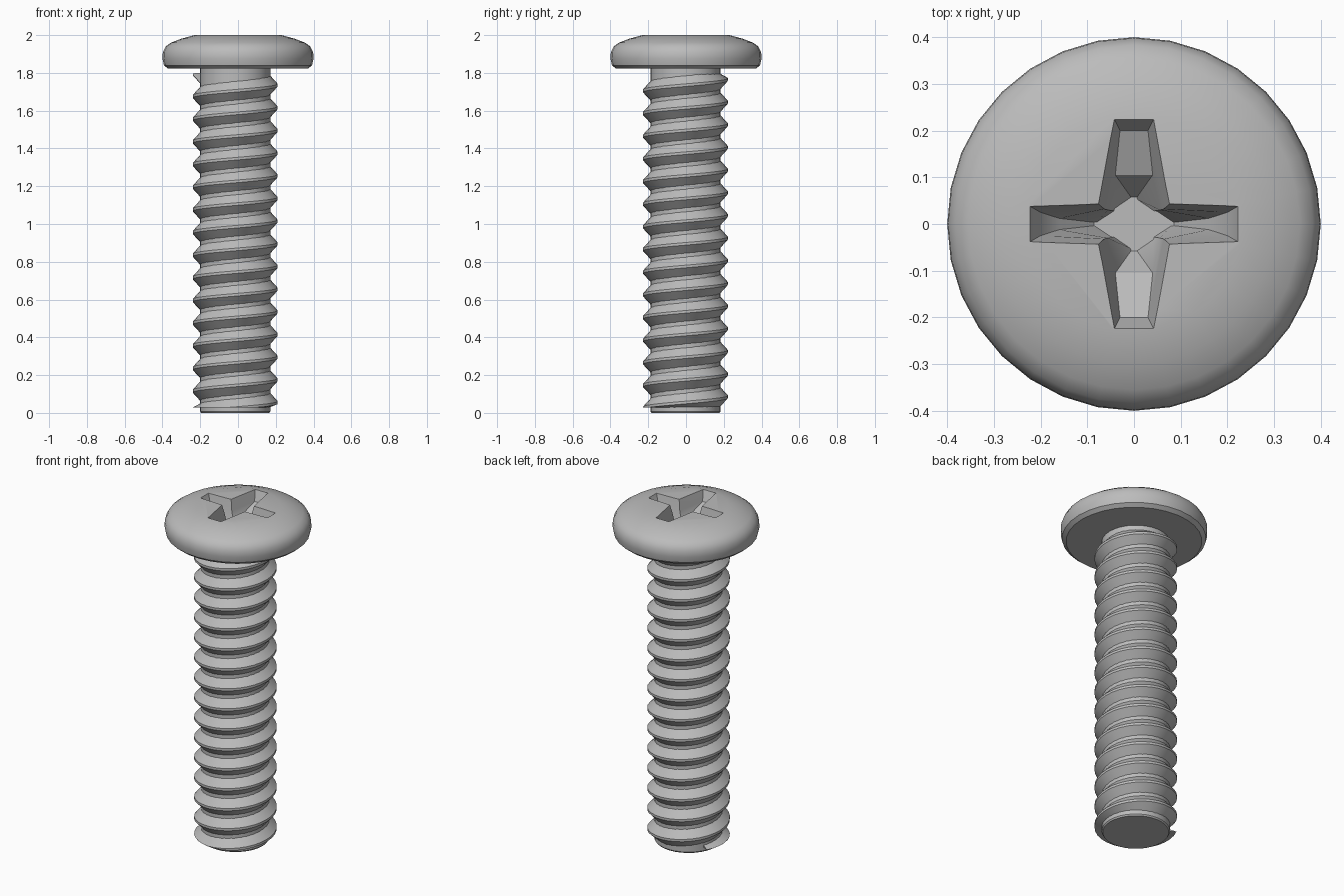
import bpy, bmesh
from math import sin, cos, pi, radians
from mathutils import Vector

cube = bpy.data.objects.get("Cube")
if cube:
    bpy.data.objects.remove(cube)

steel = bpy.data.materials.new("steel_grey")
steel.use_nodes = True
steel.diffuse_color = (0.5, 0.5, 0.5, 1)
steel.node_tree.nodes["Principled BSDF"].inputs["Base Color"].default_value = (0.5, 0.5, 0.5, 1)

SHANK_CENTRE = Vector((-0.015, -0.003, 0))


def loft(name, rings, closed=True):
    """Skin a list of equal-length rings of points and cap both ends."""
    bm = bmesh.new()
    loops = [[bm.verts.new(p) for p in ring] for ring in rings]
    n = len(loops[0])
    for a, b in zip(loops, loops[1:]):
        for i in range(n):
            j = (i + 1) % n
            bm.faces.new((a[i], a[j], b[j], b[i]))
    bm.faces.new(loops[0][::-1])
    bm.faces.new(loops[-1])
    bmesh.ops.recalc_face_normals(bm, faces=bm.faces)
    mesh = bpy.data.meshes.new(name)
    bm.to_mesh(mesh)
    bm.free()
    mesh.materials.append(steel)
    obj = bpy.data.objects.new(name, mesh)
    bpy.context.collection.objects.link(obj)
    return obj


def lathe(name, profile, sides=32):
    return loft(name, [[(r * cos(2 * pi * i / sides), r * sin(2 * pi * i / sides), z)
                        for i in range(sides)] for r, z in profile])


def smooth(obj, angle):
    bpy.ops.object.select_all(action='DESELECT')
    obj.select_set(True)
    bpy.context.view_layer.objects.active = obj
    bpy.ops.object.shade_smooth_by_angle(angle=radians(angle))


# Rounded pan head
head = lathe("head", [(0.37, 1.822), (0.392, 1.84), (0.4, 1.875), (0.398, 1.91),
                      (0.383, 1.94), (0.355, 1.96), (0.3, 1.981), (0.23, 2.0)])


# Tapered cross recess, cut into the head
def cross(z, reach_x, reach_y, wide_x, wide_y, corner_x, corner_y):
    quarter = [(reach_x, wide_x), (corner_x, corner_y), (wide_y, reach_y)]
    points = []
    for sx, sy in ((1, 1), (-1, 1), (-1, -1), (1, -1)):
        part = [(sx * x, sy * y, z) for x, y in quarter]
        points += part if sx * sy > 0 else part[::-1]
    return points


cutter = loft("recess_cutter", [
    cross(2.02, 0.23, 0.232, 0.042, 0.046, 0.08, 0.047),
    cross(1.94, 0.2, 0.2, 0.025, 0.03, 0.064, 0.032),
    cross(1.9, 0.16, 0.105, 0.012, 0.04, 0.056, 0.03),
    cross(1.825, 0.08, 0.054, 0.003, 0.004, 0.042, 0.028)])
cutter.hide_render = True
cutter.hide_set(True)
cut = head.modifiers.new("recess", 'BOOLEAN')
cut.operation = 'DIFFERENCE'
cut.solver = 'EXACT'
cut.object = cutter
bpy.context.view_layer.update()
evaluated = head.evaluated_get(bpy.context.evaluated_depsgraph_get())
head.data = bpy.data.meshes.new_from_object(evaluated)
head.modifiers.clear()
bpy.data.objects.remove(cutter)
smooth(head, 30)

# Plain shank core
shank = lathe("shank", [(0.18, 0.0), (0.186, 0.008), (0.186, 1.83)])
shank.location = SHANK_CENTRE
smooth(shank, 30)

# Helical thread, trimmed flat at both ends
PITCH, STEPS, TURNS = 0.12, 32, 15.1
START = 0.42  # turns
section = [(0.18, -0.056), (0.225, -0.007), (0.225, 0.007), (0.18, 0.056)]
rings = []
for k in range(int(TURNS * STEPS) + 1):
    turn = START + k / STEPS
    a = 2 * pi * turn
    centre = -0.005 + PITCH * (turn - 0.5)
    rings.append([(r * cos(a), r * sin(a), min(max(centre + dz, 0.028 + i * 0.0005), 1.797 + i * 0.0005))
                  for i, (r, dz) in enumerate(section)])
thread = loft("thread", rings)
thread.location = SHANK_CENTRE
smooth(thread, 30)
